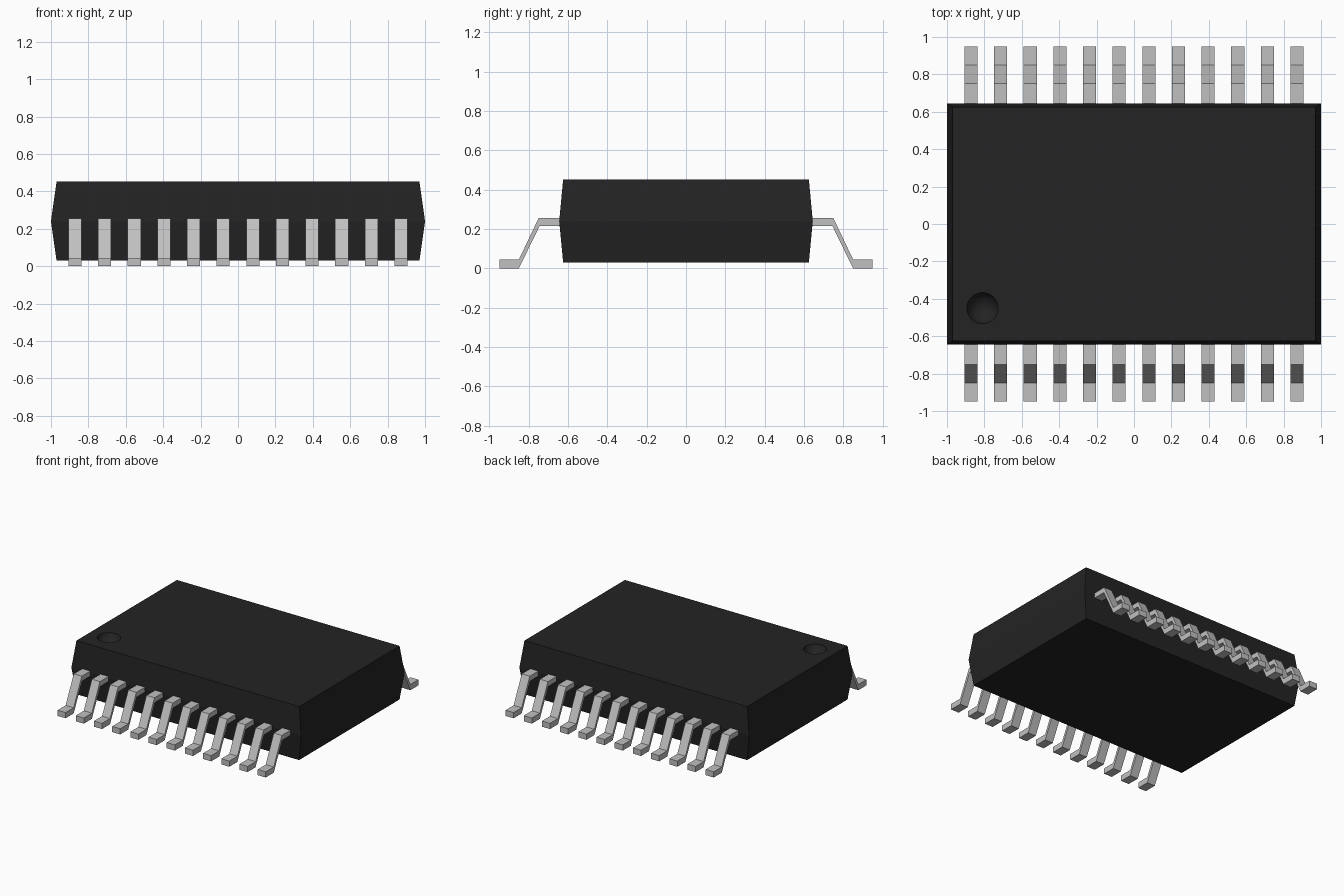
import bpy
import bmesh

cube = bpy.data.objects.get("Cube")
if cube:
    bpy.data.objects.remove(cube, do_unlink=True)


def material(name, value, roughness):
    mat = bpy.data.materials.new(name)
    mat.use_nodes = True
    color = (value, value, value, 1)
    mat.diffuse_color = color
    shader = mat.node_tree.nodes["Principled BSDF"]
    shader.inputs["Base Color"].default_value = color
    shader.inputs["Roughness"].default_value = roughness
    return mat


def make_object(name, bm, mat):
    bmesh.ops.recalc_face_normals(bm, faces=bm.faces)
    mesh = bpy.data.meshes.new(name)
    bm.to_mesh(mesh)
    bm.free()
    mesh.materials.append(mat)
    obj = bpy.data.objects.new(name, mesh)
    bpy.context.collection.objects.link(obj)
    return obj


black = material("black plastic", 0.017, 0.6)
silver = material("silver metal", 0.53, 0.5)

# Package body: three stacked rectangles, widest at the waist
bm = bmesh.new()
rings = []
for hx, hy, z in ((0.97, 0.625, 0.03), (1.0, 0.645, 0.24), (0.97, 0.625, 0.452)):
    rings.append([bm.verts.new((sx * hx, sy * hy, z))
                  for sx, sy in ((-1, -1), (1, -1), (1, 1), (-1, 1))])
bm.faces.new(rings[0])
bm.faces.new(rings[2])
for low, high in zip(rings, rings[1:]):
    for i in range(4):
        j = (i + 1) % 4
        bm.faces.new((low[i], low[j], high[j], high[i]))
body = make_object("package_body", bm, black)

# Round dimple in one top corner, cut with a smooth sphere
bm = bmesh.new()
bmesh.ops.create_uvsphere(bm, u_segments=40, v_segments=24, radius=0.086)
for face in bm.faces:
    face.smooth = True
cutter = make_object("dimple_cutter", bm, black)
cutter.location = (-0.81, -0.45, 0.472)
cutter.hide_render = True
cut = body.modifiers.new("dimple", "BOOLEAN")
cut.operation = "DIFFERENCE"
cut.solver = "EXACT"
cut.object = cutter
bpy.context.view_layer.objects.active = body
bpy.ops.object.modifier_apply(modifier=cut.name)
bpy.data.objects.remove(cutter, do_unlink=True)

# Bent pins: a side profile (y, z) extruded across the pin width
PROFILE = ((0.60, 0.255), (0.75, 0.255), (0.85, 0.045), (0.95, 0.045),
           (0.95, 0.0), (0.85, 0.0), (0.745, 0.215), (0.60, 0.215))
PINS, PITCH, WIDTH = 12, 0.1585, 0.07


def pin_row(name, side):
    bm = bmesh.new()
    for n in range(PINS):
        x = (n - (PINS - 1) / 2) * PITCH
        left = [bm.verts.new((x - WIDTH / 2, side * y, z)) for y, z in PROFILE]
        right = [bm.verts.new((x + WIDTH / 2, side * y, z)) for y, z in PROFILE]
        bm.faces.new(left)
        bm.faces.new(right)
        for i in range(len(PROFILE)):
            j = (i + 1) % len(PROFILE)
            bm.faces.new((left[i], left[j], right[j], right[i]))
    return make_object(name, bm, silver)


pin_row("front_pins", -1)
pin_row("back_pins", 1)
